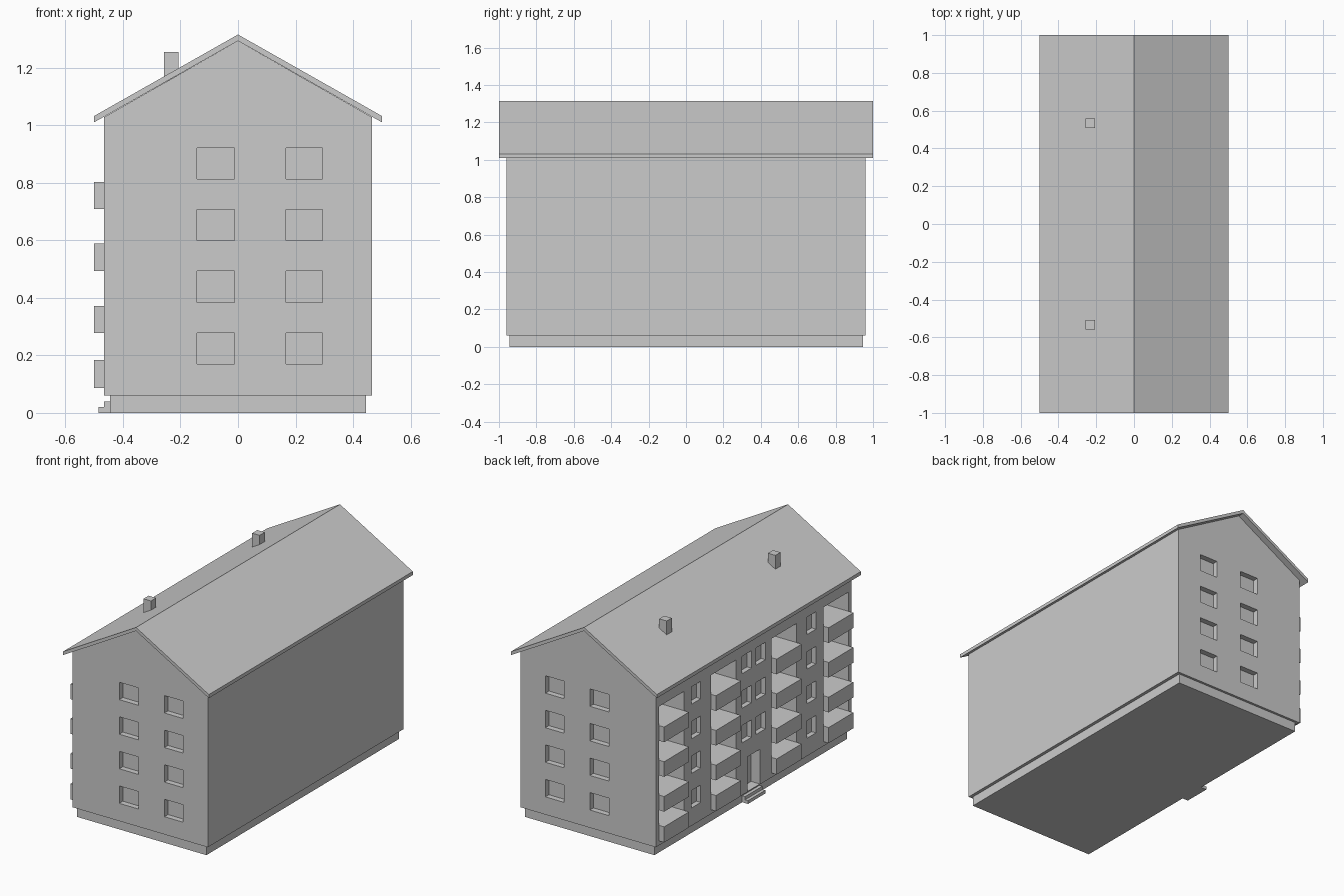
import bpy, bmesh
from mathutils import Matrix, Vector

if "Cube" in bpy.data.objects:
    bpy.data.objects.remove(bpy.data.objects["Cube"])


def make_object(name, bm):
    bmesh.ops.recalc_face_normals(bm, faces=bm.faces[:])
    mesh = bpy.data.meshes.new(name)
    bm.to_mesh(mesh)
    bm.free()
    ob = bpy.data.objects.new(name, mesh)
    bpy.context.collection.objects.link(ob)
    return ob


def boxes(name, spans):
    """One object from boxes given as (x0, x1, y0, y1, z0, z1)."""
    bm = bmesh.new()
    for x0, x1, y0, y1, z0, z1 in spans:
        size = Matrix.Diagonal((x1 - x0, y1 - y0, z1 - z0, 1))
        centre = Vector((x0 + x1, y0 + y1, z0 + z1)) / 2
        bmesh.ops.create_cube(bm, size=1, matrix=Matrix.Translation(centre) @ size)
    return make_object(name, bm)


def extrude_profile(name, points, half_length):
    """Extrude an xz outline along y, centred on y = 0."""
    bm = bmesh.new()
    face = bm.faces.new([bm.verts.new((x, -half_length, z)) for x, z in points])
    new = bmesh.ops.extrude_face_region(bm, geom=[face])["geom"]
    verts = [g for g in new if isinstance(g, bmesh.types.BMVert)]
    bmesh.ops.translate(bm, vec=(0, 2 * half_length, 0), verts=verts)
    return make_object(name, bm)


WX, WY = 0.465, 0.96                      # wall faces
sills = [0.17 + 0.2145 * i for i in range(4)]
heads = [s + 0.108 for s in sills]
balcony_z = [(0.087, 0.184), (0.278, 0.372), (0.494, 0.588), (0.709, 0.803)]
balcony_y = [(0.685, 0.928), (0.175, 0.42), (-0.42, -0.175), (-0.928, -0.685)]
small_y = [(0.52, 0.61), (0.022, 0.115), (-0.115, -0.022), (-0.61, -0.52)]

# Plinth, gabled walls and roof slab
boxes("plinth", [(-0.445, 0.445, -0.945, 0.945, 0, 0.06)])
walls = extrude_profile("walls", [(-WX, 0.06), (WX, 0.06), (WX, 1.028),
                                  (0, 1.293), (-WX, 1.028)], WY)
extrude_profile("roof", [(-0.5, 1.01), (0, 1.293), (0.5, 1.01), (0.5, 1.032),
                         (0, 1.315), (-0.5, 1.032)], 1.0)

# Openings to cut from the walls
cuts = []
for i, (sill, head) in enumerate(zip(sills, heads)):
    # gable windows, both ends
    for x0, x1 in ((-0.143, -0.012), (0.167, 0.293)):
        cuts.append((x0, x1, -WY - 0.1, -WY + 0.035, sill, head))
        cuts.append((x0, x1, WY - 0.035, WY + 0.1, sill, head))
    # small facade windows; the door replaces the middle pair at ground level
    for y0, y1 in small_y:
        if i > 0 or abs(y0 + y1) > 0.5:
            cuts.append((-WX - 0.1, -WX + 0.03, y0, y1, sill, head))
    # balcony recesses
    for y0, y1 in balcony_y:
        cuts.append((-WX - 0.1, -WX + 0.15, y0, y1, balcony_z[i][1], head))
# entrance door
cuts.append((-WX - 0.1, -WX + 0.06, -0.06, 0.06, 0.063, heads[0]))

cutter = boxes("opening_cutter", cuts)
cutter.hide_render = True
mod = walls.modifiers.new("openings", "BOOLEAN")
mod.operation, mod.solver, mod.object = "DIFFERENCE", "EXACT", cutter
bpy.context.view_layer.objects.active = walls
bpy.ops.object.modifier_apply(modifier=mod.name)
bpy.data.objects.remove(cutter)

# Balcony fronts
boxes("balconies", [(-0.5, -WX, y0, y1, z0, z1)
                    for y0, y1 in balcony_y for z0, z1 in balcony_z])

# Entrance steps
boxes("entrance_steps", [(-0.485, -0.44, -0.085, 0.085, 0, 0.02),
                         (-0.465, -0.44, -0.085, 0.085, 0.02, 0.04)])

# Chimneys
boxes("chimneys", [(-0.258, -0.207, y - 0.025, y + 0.025, 1.15, 1.255)
                   for y in (-0.533, 0.533)])
